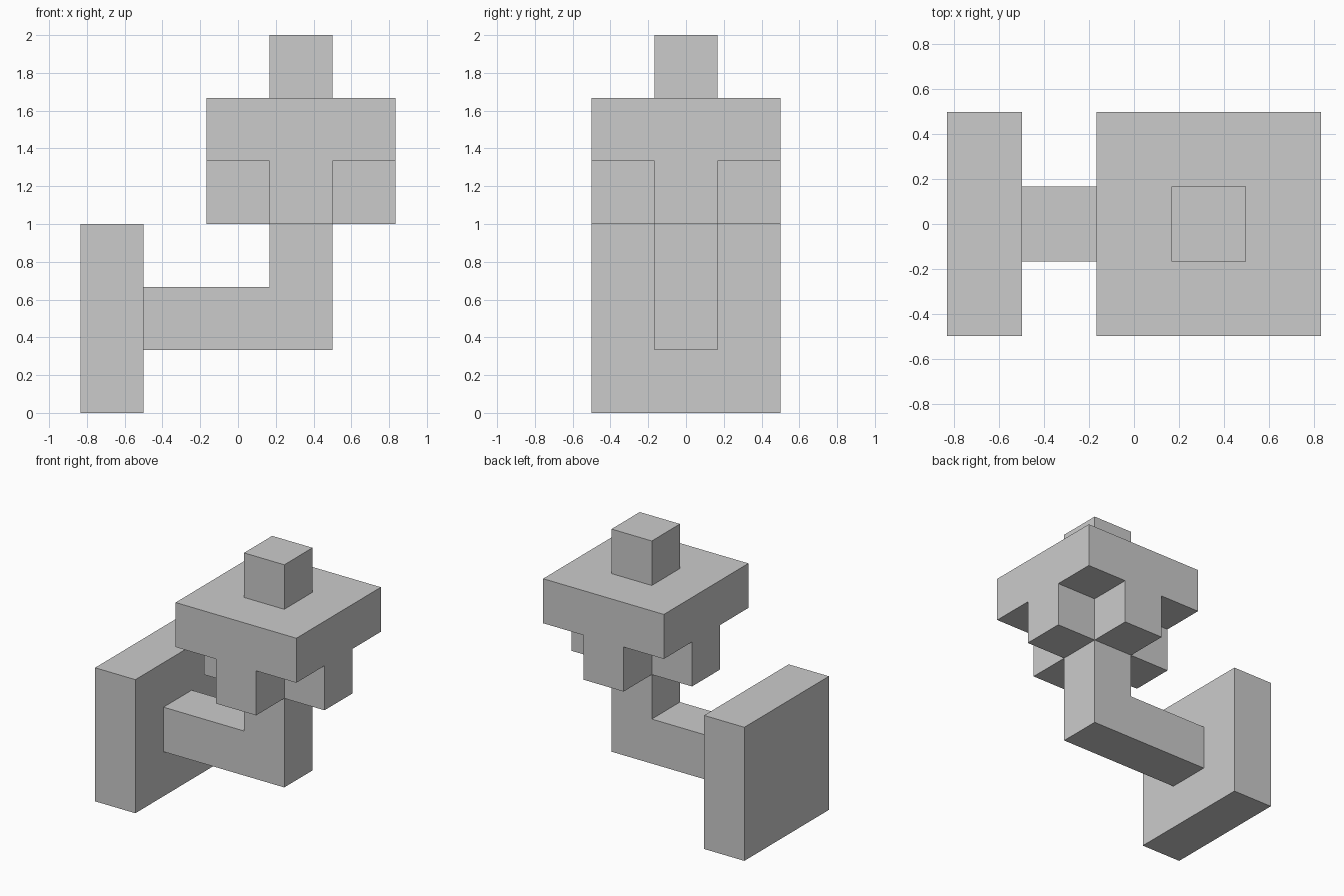
import bpy, bmesh
from mathutils import Vector

if "Cube" in bpy.data.objects:
    bpy.data.objects.remove(bpy.data.objects["Cube"])

U = 1 / 3  # the whole model sits on a grid of thirds


def prism(name, profile, direction):
    """Extrude a closed profile (grid units) along a direction vector."""
    bm = bmesh.new()
    face = bm.faces.new([bm.verts.new(Vector(p) * U) for p in profile])
    new = bmesh.ops.extrude_face_region(bm, geom=[face], use_keep_orig=True)["geom"]
    verts = [g for g in new if isinstance(g, bmesh.types.BMVert)]
    bmesh.ops.translate(bm, verts=verts, vec=Vector(direction) * U)
    bmesh.ops.recalc_face_normals(bm, faces=bm.faces)
    mesh = bpy.data.meshes.new(name)
    bm.to_mesh(mesh)
    bm.free()
    obj = bpy.data.objects.new(name, mesh)
    bpy.context.collection.objects.link(obj)
    return obj


def box(name, x0, x1, half_y, z0, z1):
    base = [(x0, -half_y, z0), (x1, -half_y, z0), (x1, half_y, z0), (x0, half_y, z0)]
    return prism(name, base, (0, 0, z1 - z0))


# Upright plate at the left
box("wall_plate", -2.5, -1.5, 1.5, 0, 3)

# L-shaped arm rising to the head
elbow = [(-1.5, 1), (1.5, 1), (1.5, 3), (0.5, 3), (0.5, 2), (-1.5, 2)]
prism("bent_arm", [(x, -0.5, z) for x, z in elbow], (0, 1, 0))

# Cross-shaped support under the slab, one quarter turned four times
quarter = [(1.5, -0.5), (1.5, 0.5), (0.5, 0.5)]
cross = []
for _ in range(4):
    cross += [(x + 1, y, 3) for x, y in quarter]
    quarter = [(-y, x) for x, y in quarter]
prism("cross_support", cross, (0, 0, 1))

# Square slab and the knob on top
box("top_slab", -0.5, 2.5, 1.5, 4, 5)
box("top_knob", 0.5, 1.5, 0.5, 5, 6)
